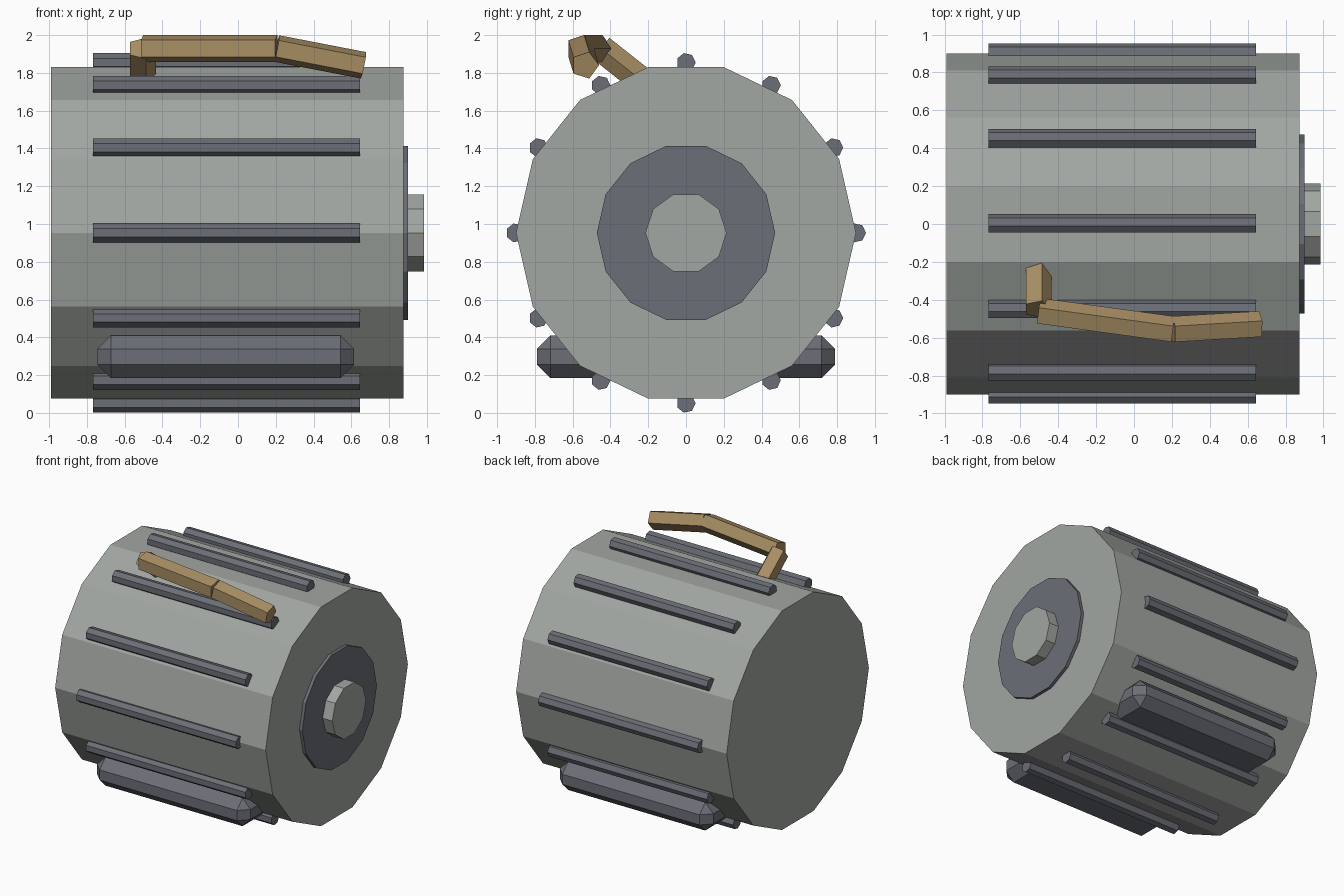
import bpy, bmesh
from math import pi, sin, cos
from mathutils import Vector

cube = bpy.data.objects.get("Cube")
if cube:
    bpy.data.objects.remove(cube, do_unlink=True)


def make_material(name, rgb):
    mat = bpy.data.materials.new(name)
    mat.use_nodes = True
    mat.diffuse_color = (*rgb, 1)
    mat.node_tree.nodes["Principled BSDF"].inputs["Base Color"].default_value = (*rgb, 1)
    return mat


BODY = make_material("pale grey", (0.36, 0.385, 0.36))
METAL = make_material("slate grey", (0.147, 0.156, 0.18))
HANDLE = make_material("tan", (0.39, 0.27, 0.127))


def finish(name, bm, mat):
    bmesh.ops.recalc_face_normals(bm, faces=bm.faces)
    mesh = bpy.data.meshes.new(name)
    bm.to_mesh(mesh)
    bm.free()
    mesh.materials.append(mat)
    obj = bpy.data.objects.new(name, mesh)
    bpy.context.collection.objects.link(obj)
    return obj


def prism(name, sides, radius, start, end, mat, toward=(0, 1, 0)):
    """Straight prism from start to end, with its first corner facing 'toward'."""
    start, end = Vector(start), Vector(end)
    axis = (end - start).normalized()
    u = Vector(toward)
    u = (u - axis * u.dot(axis)).normalized()
    v = axis.cross(u)
    bm = bmesh.new()
    rings = []
    for centre in (start, end):
        rings.append([bm.verts.new(centre + radius * (u * cos(2 * pi * i / sides) + v * sin(2 * pi * i / sides)))
                      for i in range(sides)])
    for i in range(sides):
        j = (i + 1) % sides
        bm.faces.new((rings[0][i], rings[0][j], rings[1][j], rings[1][i]))
    bm.faces.new(rings[0])
    bm.faces.new(rings[1])
    return finish(name, bm, mat)


MID = 0.953  # height of the drum axis

# Drum, end plate and hub
prism("drum", 14, 0.9, (-0.99, 0, MID), (0.875, 0, MID), BODY)
prism("end_plate", 14, 0.472, (0.86, 0, MID), (0.9, 0, MID), METAL)
prism("hub", 10, 0.215, (0.86, 0, MID), (0.985, 0, MID), BODY)

# Twelve ribs around the drum
for k in range(12):
    y, z = 0.902 * sin(k * pi / 6), MID + 0.902 * cos(k * pi / 6)
    prism(f"rib_{k + 1}", 7, 0.051, (-0.768, y, z), (0.645, y, z), METAL)

# Bevelled skids, front and back
for name, side in (("front_skid", -1), ("back_skid", 1)):
    bm = bmesh.new()
    bmesh.ops.create_cube(bm, size=1)
    for v in bm.verts:
        v.co = Vector((v.co.x * 1.36 - 0.065, side * 0.57 + v.co.y * 0.44, v.co.z * 0.225 + 0.2975))
    bmesh.ops.bevel(bm, geom=bm.edges[:], offset=0.072, segments=1, affect='EDGES', profile=0.5)
    finish(name, bm, METAL)

# Three-piece bent handle
elbow = (0.205, -0.562, 1.929)
prism("handle_stem", 5, 0.075, (-0.51, -0.45, 1.93), (-0.51, -0.21, 1.74), HANDLE, toward=(1, 0, 0))
prism("handle_grip", 5, 0.075, (-0.505, -0.465, 1.929), elbow, HANDLE)
prism("handle_tip", 5, 0.075, elbow, (0.665, -0.535, 1.84), HANDLE)
